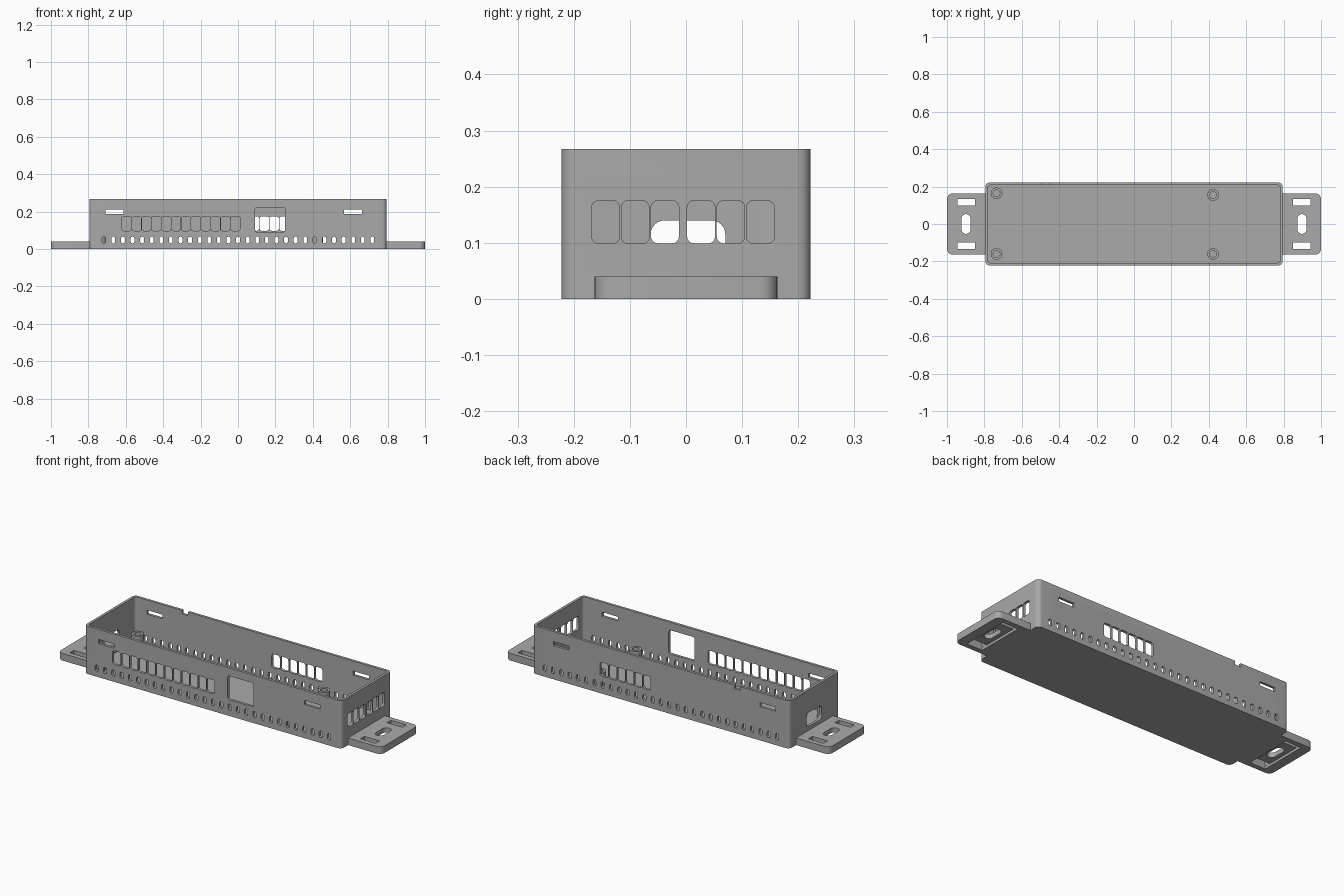
import bpy, bmesh, math
from mathutils import Matrix, Vector

if "Cube" in bpy.data.objects:
    bpy.data.objects.remove(bpy.data.objects["Cube"])

grey = bpy.data.materials.new("mid_grey")
grey.diffuse_color = (0.40, 0.40, 0.40, 1)
grey.use_nodes = True
grey.node_tree.nodes["Principled BSDF"].inputs["Base Color"].default_value = grey.diffuse_color

L, W, H, T, FLOOR = 0.795, 0.222, 0.267, 0.0145, 0.02


def outline(x0, x1, y0, y1, radii, seg=6):
    """Rectangle outline with a radius per corner (++, -+, --, +-)."""
    pts = []
    corners = [(x1, y1, -1, -1), (x0, y1, 1, -1), (x0, y0, 1, 1), (x1, y0, -1, 1)]
    for i, ((cx, cy, sx, sy), r) in enumerate(zip(corners, radii)):
        if r <= 0:
            pts.append((cx, cy))
            continue
        for k in range(seg + 1):
            a = math.pi / 2 * (i + k / seg)
            pts.append((cx + sx * r + r * math.cos(a), cy + sy * r + r * math.sin(a)))
    return pts


def prism(bm, pts, lo, hi, axis="z"):
    """Extrude a 2D outline along an axis: z gives (x, y), y gives (x, z), x gives (y, z)."""
    place = {"z": lambda u, v, d: (u, v, d),
             "y": lambda u, v, d: (u, d, v),
             "x": lambda u, v, d: (d, u, v)}[axis]
    a = [bm.verts.new(place(u, v, lo)) for u, v in pts]
    b = [bm.verts.new(place(u, v, hi)) for u, v in pts]
    n = len(pts)
    faces = [bm.faces.new(a), bm.faces.new(b)]
    faces += [bm.faces.new((a[i], a[(i + 1) % n], b[(i + 1) % n], b[i])) for i in range(n)]
    bmesh.ops.recalc_face_normals(bm, faces=faces)


def box(bm, x0, x1, y0, y1, r, lo, hi, axis="z", seg=6):
    prism(bm, outline(x0, x1, y0, y1, [r] * 4, seg), lo, hi, axis)


def finish(name, bm):
    me = bpy.data.meshes.new(name)
    bm.to_mesh(me)
    bm.free()
    me.materials.append(grey)
    ob = bpy.data.objects.new(name, me)
    bpy.context.collection.objects.link(ob)
    return ob


def cut(target, bm):
    """Subtract the solids in bm from the target, then discard the cutter."""
    cutter = finish("cutter", bm)
    cutter.hide_render = True
    mod = target.modifiers.new("cut", 'BOOLEAN')
    mod.operation, mod.solver, mod.object = 'DIFFERENCE', 'EXACT', cutter
    activate(target)
    bpy.ops.object.modifier_apply(modifier=mod.name)
    bpy.data.objects.remove(cutter)


def activate(ob):
    bpy.ops.object.select_all(action='DESELECT')
    ob.select_set(True)
    bpy.context.view_layer.objects.active = ob


# Open tray
bm = bmesh.new()
box(bm, -L, L, -W, W, 0.024, 0, H)
tray = finish("tray", bm)
bm = bmesh.new()
box(bm, -L + T, L - T, -W + T, W - T, 0.012, FLOOR, H + 0.1)
cut(tray, bm)

FRONT, BACK = (-W - 0.05, -W + 0.05), (W - 0.05, W + 0.05)
PITCH, GAP = 0.0528, 0.003


def window_row(bm, start, count, z0, z1, span, axis):
    for i in range(count):
        u = start + i * PITCH
        box(bm, u, u + PITCH - GAP, z0, z1, 0.012, *span, axis, 4)


# Long wall openings: vent slots, latch slots, window rows
bm = bmesh.new()
for span in (FRONT, BACK):
    for i in range(29):
        x = -0.718 + i * 0.0513
        box(bm, x - 0.01, x + 0.01, 0.03, 0.066, 0.0099, *span, "y", 4)
    for x in (-0.66, 0.615):
        box(bm, x - 0.048, x + 0.048, 0.188, 0.211, 0, *span, "y")
window_row(bm, -0.62, 12, 0.097, 0.174, FRONT, "y")
window_row(bm, 0.063, 6, 0.097, 0.174, BACK, "y")
box(bm, 0.092, 0.252, 0.09, 0.223, 0.012, *FRONT, "y")
# Cable notch in the rear rim
box(bm, -0.492, -0.455, H - 0.02, H + 0.05, 0, *BACK, "y")
cut(tray, bm)

# End wall openings: windows on the right, socket hole on the left
bm = bmesh.new()
window_row(bm, -0.168, 3, 0.099, 0.175, (L - 0.05, L + 0.05), "x")
window_row(bm, 0.002, 3, 0.099, 0.175, (L - 0.05, L + 0.05), "x")
box(bm, -0.063, 0.070, 0.062, 0.14, 0.025, -L - 0.05, -L + 0.05, "x")
cut(tray, bm)

# Mounting ears with a long screw hole, strap slots and a strap channel below
ears = []
for side, s in (("left", -1), ("right", 1)):
    x0, x1 = sorted((s * L, s * 1.0))
    r = 0.03
    radii = (r, 0, 0, r) if s > 0 else (0, r, r, 0)
    bm = bmesh.new()
    prism(bm, outline(x0, x1, -0.163, 0.163, radii), 0, 0.04)
    ear = finish(side + "_ear", bm)
    c = s * 0.898
    bm = bmesh.new()
    box(bm, c - 0.048, c + 0.048, -0.135, 0.135, 0, -0.05, 0.014)
    cut(ear, bm)
    bm = bmesh.new()
    box(bm, c - 0.024, c + 0.024, -0.053, 0.053, 0.0239, -0.1, 0.1)
    for y in (-0.1175, 0.1175):
        box(bm, c - 0.047, c + 0.047, y - 0.0175, y + 0.0175, 0, -0.1, 0.1)
    cut(ear, bm)
    ears.append(ear)

# Hollow board standoffs
posts = []
for i, (x, y) in enumerate([(-0.735, 0.164), (-0.735, -0.16), (0.423, 0.155), (0.423, -0.16)]):
    bm = bmesh.new()
    n, rings = 32, []
    profile = [(0.031, FLOOR - 0.005), (0.031, 0.088), (0.018, 0.088), (0.018, FLOOR - 0.005)]
    for rad, z in profile:
        rings.append([bm.verts.new((x + rad * math.cos(k * math.tau / n),
                                    y + rad * math.sin(k * math.tau / n), z)) for k in range(n)])
    for j in range(4):
        a, b = rings[j], rings[(j + 1) % 4]
        for k in range(n):
            bm.faces.new((a[k], a[(k + 1) % n], b[(k + 1) % n], b[k]))
    bmesh.ops.recalc_face_normals(bm, faces=bm.faces[:])
    posts.append(finish(f"standoff_{i + 1}", bm))

# Smooth the rounded corners, keep edges crisp
for ob in [tray] + ears + posts:
    activate(ob)
    bpy.ops.object.shade_smooth_by_angle(angle=math.radians(30))
